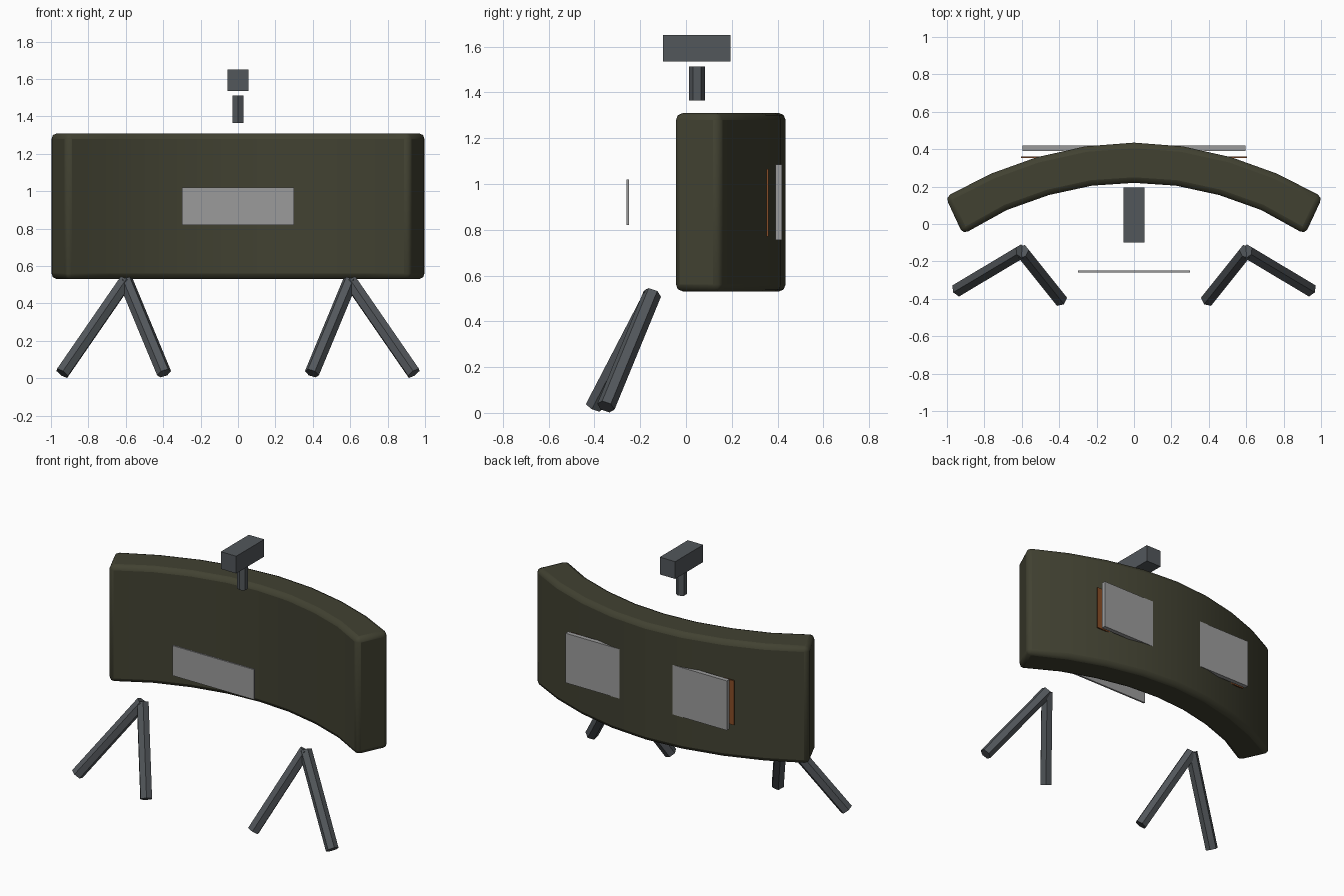
import bpy, bmesh
from mathutils import Vector

if "Cube" in bpy.data.objects:
    bpy.data.objects.remove(bpy.data.objects["Cube"])


def material(name, rgb):
    m = bpy.data.materials.new(name)
    m.diffuse_color = (*rgb, 1)
    m.use_nodes = True
    m.node_tree.nodes["Principled BSDF"].inputs["Base Color"].default_value = m.diffuse_color
    return m


OLIVE = material("olive", (0.053, 0.053, 0.031))
METAL = material("dark_metal", (0.085, 0.095, 0.105))
GREY = material("light_grey", (0.33, 0.33, 0.33))
ORANGE = material("burnt_orange", (0.25, 0.075, 0.02))


def finish(name, bm, mat, smooth=False, bevel=0.0, segments=2):
    bmesh.ops.recalc_face_normals(bm, faces=bm.faces)
    me = bpy.data.meshes.new(name)
    bm.to_mesh(me)
    bm.free()
    me.materials.append(mat)
    ob = bpy.data.objects.new(name, me)
    bpy.context.collection.objects.link(ob)
    bpy.context.view_layer.objects.active = ob
    ob.select_set(True)
    if bevel:
        mod = ob.modifiers.new("bevel", 'BEVEL')
        mod.width, mod.segments = bevel, segments
        mod.limit_method, mod.angle_limit = 'ANGLE', 0.7
    if smooth:
        bpy.ops.object.shade_smooth_by_angle(angle=0.6)
    ob.select_set(False)
    return ob


def box(name, mat, lo, hi):
    bm = bmesh.new()
    bmesh.ops.create_cube(bm, size=1)
    for v in bm.verts:
        v.co = [(a + b) / 2 + c * (b - a) for a, b, c in zip(lo, hi, v.co)]
    return finish(name, bm, mat)


def rod(name, mat, a, b, r, sides=6):
    a, b = Vector(a), Vector(b)
    d = b - a
    bm = bmesh.new()
    bmesh.ops.create_cone(bm, cap_ends=True, segments=sides, radius1=r,
                          radius2=r, depth=d.length)
    rot = d.to_track_quat('Z', 'Y')
    for v in bm.verts:
        v.co = rot @ v.co + (a + b) / 2
    return finish(name, bm, mat, smooth=True)


# Curved body: arc plan extruded upward as a quad strip
outer = [(0, .435), (.26, .415), (.52, .357), (.765, .269), (1.008, .145)]
inner = [(0, .22), (.225, .205), (.455, .155), (.68, .075), (.915, -.055)]


def mirrored(half):
    return [(-x, y) for x, y in reversed(half[1:])] + half


bm = bmesh.new()
rings = []
for (ox, oy), (ix, iy) in zip(mirrored(outer), mirrored(inner)):
    rings.append([bm.verts.new(p) for p in ((ox, oy, .53), (ox, oy, 1.31),
                                            (ix, iy, 1.31), (ix, iy, .53))])
for p, q in zip(rings, rings[1:]):
    for k in range(4):
        bm.faces.new((p[k], p[(k + 1) % 4], q[(k + 1) % 4], q[k]))
bm.faces.new(rings[0])
bm.faces.new(rings[-1])
finish("curved_body", bm, OLIVE, smooth=True, bevel=0.03)

# Plates behind and in front of the body
box("back_plate", GREY, (-.595, .39, .755), (.595, .42, 1.085))
box("back_backing", ORANGE, (-.605, .352, .77), (.605, .361, 1.065))
box("front_plate", GREY, (-.3, -.26, .82), (.3, -.248, 1.02))

# Sight and its post
box("sight", METAL, (-.057, -.1, 1.535), (.057, .195, 1.65))
rod("sight_post", METAL, (0, .048, 1.365), (0, .048, 1.512), .034)

# Two pairs of splayed legs
for s, side in ((-1, "left"), (1, "right")):
    top = (s * .6, -.147, .52)
    rod(side + "_outer_leg", METAL, (s * .94, -.35, .027), top, .04)
    rod(side + "_inner_leg", METAL, (s * .395, -.403, .027), top, .04)
